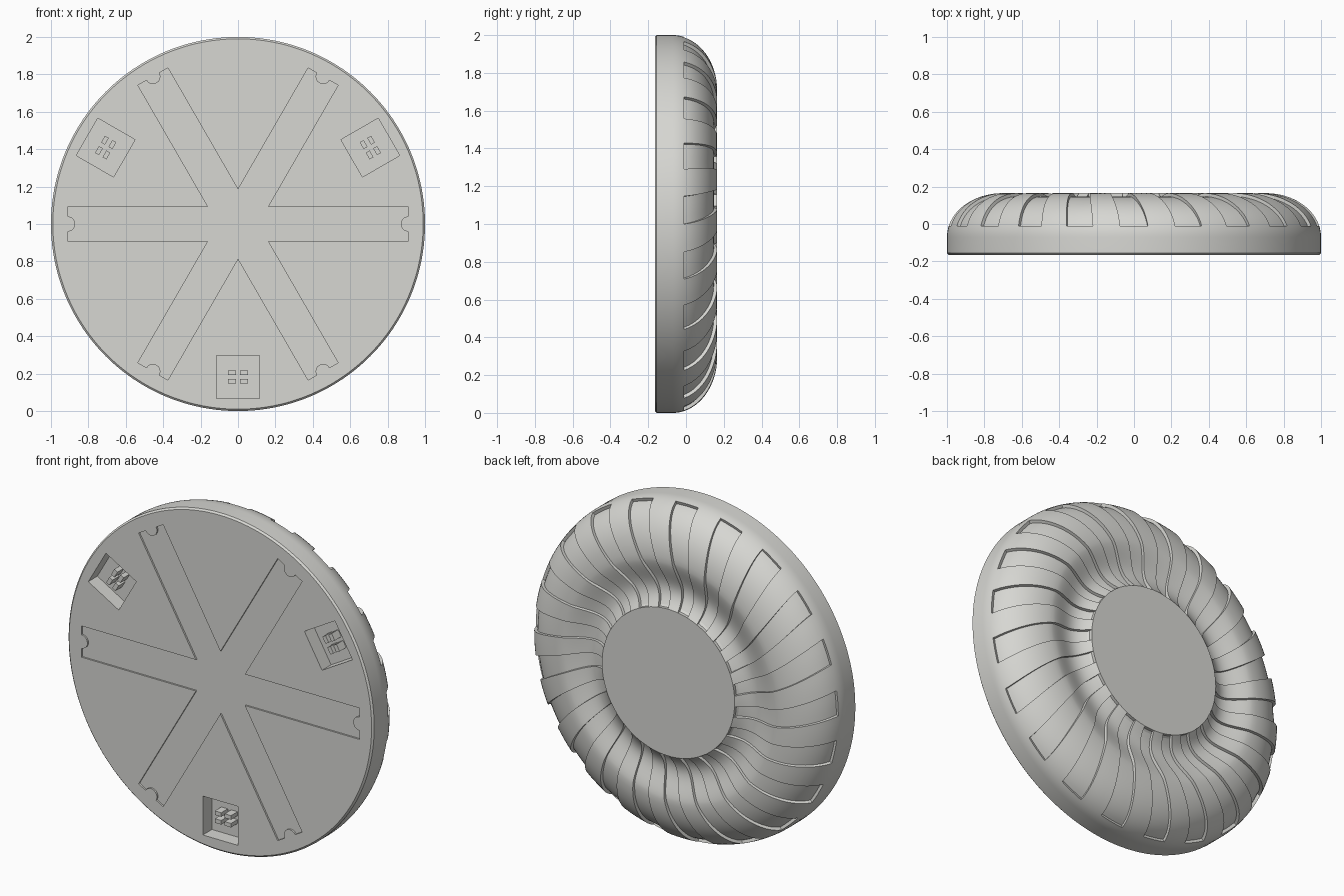
import bpy, bmesh, math
from mathutils import Matrix, Vector

if "Cube" in bpy.data.objects:
    bpy.data.objects.remove(bpy.data.objects["Cube"])

FRONT = -0.165         # y of the flat front face
GROOVES = 21           # swirled grooves on the domed back
STEPS = 8              # angular steps per groove pitch, half of them groove
DEPTH = 0.018
R_IN, R_CREST = 0.434, 0.705
DIP = 0.045            # valley between the crest and the central hub

grey = bpy.data.materials.new("warm_grey")
grey.diffuse_color = (0.68, 0.68, 0.65, 1)
grey.use_nodes = True
grey.node_tree.nodes["Principled BSDF"].inputs["Base Color"].default_value = grey.diffuse_color


def make_object(name, bm):
    bmesh.ops.recalc_face_normals(bm, faces=bm.faces)
    mesh = bpy.data.meshes.new(name)
    bm.to_mesh(mesh)
    bm.free()
    mesh.materials.append(grey)
    obj = bpy.data.objects.new(name, mesh)
    bpy.context.collection.objects.link(obj)
    return obj


def box(name, centre, size, angle=0.0):
    """Box placed around the disc axis, turned by angle about that axis."""
    bm = bmesh.new()
    bmesh.ops.create_cube(bm, size=1)
    m = (Matrix.Translation((0, 0, 1)) @ Matrix.Rotation(angle, 4, 'Y')
         @ Matrix.Translation(centre) @ Matrix.Diagonal((*size, 1)))
    bmesh.ops.transform(bm, matrix=m, verts=bm.verts)
    return make_object(name, bm)


# Radial profile (radius, y): front rim, domed shoulder, crest, valley, hub edge
def shoulder(t):
    return (R_CREST + (1 - R_CREST) * math.cos(t), -0.07 + 0.235 * math.sin(t))


t0 = math.asin(0.06 / 0.235)
profile = [(0.99, FRONT), (1.0, FRONT + 0.01)]
profile += [shoulder(t0 * i / 4) for i in range(4)]
first = len(profile)                       # grooves start here
profile += [shoulder(t0 + (math.pi / 2 - t0) * i / 14) for i in range(15)]
profile += [(R_CREST + (R_IN - R_CREST) * i / 14,
             0.165 - DIP * math.sin(math.pi * (i / 14) ** 1.5)) for i in range(1, 15)]
last = len(profile) - 1
COUNT = GROOVES * STEPS


def point(i, j, depth=0.0):
    """Surface point at profile station i and angular step j, sunk by depth."""
    r, y = profile[i]
    a, b = profile[max(i - 1, 0)], profile[min(i + 1, last)]
    n = Vector((b[1] - a[1], a[0] - b[0])).normalized()
    if i == last:                          # groove ends square against the hub
        n = Vector((0, 1))
    r_twist = min(r, profile[first][0])
    twist = math.radians(12.5) * (profile[first][0] - r_twist) / (profile[first][0] - R_IN)
    ang = math.radians(90) + 2 * math.pi * (j - 2) / COUNT + twist
    r, y = r - n.x * depth, y - n.y * depth
    return (r * math.cos(ang), y, 1 + r * math.sin(ang))


# Disc body with the swirled grooves
bm = bmesh.new()


def face(*pts):
    bm.faces.new([bm.verts.new(p) for p in pts])


for j in range(COUNT):
    in_groove = j % STEPS < STEPS // 2
    for i in range(last):
        d = DEPTH if in_groove and i >= first else 0.0
        face(point(i, j, d), point(i, j + 1, d), point(i + 1, j + 1, d), point(i + 1, j, d))
        # groove side walls
        if i >= first and j % STEPS in (0, STEPS // 2):
            face(point(i, j), point(i + 1, j), point(i + 1, j, DEPTH), point(i, j, DEPTH))
    # groove end walls
    if in_groove:
        for i in (first, last):
            face(point(i, j), point(i, j + 1), point(i, j + 1, DEPTH), point(i, j, DEPTH))
# flat front face and central hub face
face(*[point(0, j) for j in range(COUNT)])
face(*[point(last, j) for j in range(COUNT)])
bmesh.ops.remove_doubles(bm, verts=bm.verts, dist=1e-5)
body = make_object("disc_body", bm)

# Six-armed shallow recess with a round notch at each arm end
HALF, REACH, NOTCH = 0.0925, 0.91, 0.04
arm = [(HALF / math.tan(math.radians(30)), -HALF), (REACH, -HALF)]
arm += [(REACH - NOTCH * math.sin(math.pi * k / 10), -NOTCH * math.cos(math.pi * k / 10))
        for k in range(11)]
arm += [(REACH, HALF)]
bm = bmesh.new()
outline = []
for k in range(6):
    c, s = math.cos(k * math.pi / 3), math.sin(k * math.pi / 3)
    outline += [bm.verts.new((x * c - z * s, -0.25, 1 + x * s + z * c)) for x, z in arm]
base = bm.faces.new(outline)
ext = bmesh.ops.extrude_face_region(bm, geom=[base])
bmesh.ops.translate(bm, vec=(0, FRONT + 0.010 + 0.25, 0),
                    verts=[g for g in ext["geom"] if isinstance(g, bmesh.types.BMVert)])
cutters = [make_object("star_cutter", bm)]

# Three square sockets, each with four contact pins
SOCKET_DEPTH, SOCKET_R = 0.085, 0.817
for k in range(3):
    turn = k * 2 * math.pi / 3
    cutters.append(box("socket_cutter", (0, FRONT, -SOCKET_R),
                       (0.23, 2 * SOCKET_DEPTH, 0.23), turn))
    for sx in (-1, 1):
        for sz in (-1, 1):
            box("contact_pin", (sx * 0.032, FRONT + 0.057, -SOCKET_R + sz * 0.023),
                (0.042, 0.066, 0.024), turn)

for cutter in cutters:
    mod = body.modifiers.new("cut", 'BOOLEAN')
    mod.operation = 'DIFFERENCE'
    mod.solver = 'EXACT'
    mod.object = cutter
bpy.context.view_layer.update()
cut_mesh = bpy.data.meshes.new_from_object(
    body.evaluated_get(bpy.context.evaluated_depsgraph_get()))
body.modifiers.clear()
body.data = cut_mesh
for cutter in cutters:
    bpy.data.objects.remove(cutter)

# Smooth dome with crisp groove and socket edges
bpy.ops.object.select_all(action='DESELECT')
body.select_set(True)
bpy.context.view_layer.objects.active = body
bpy.ops.object.shade_smooth_by_angle(angle=math.radians(18))
